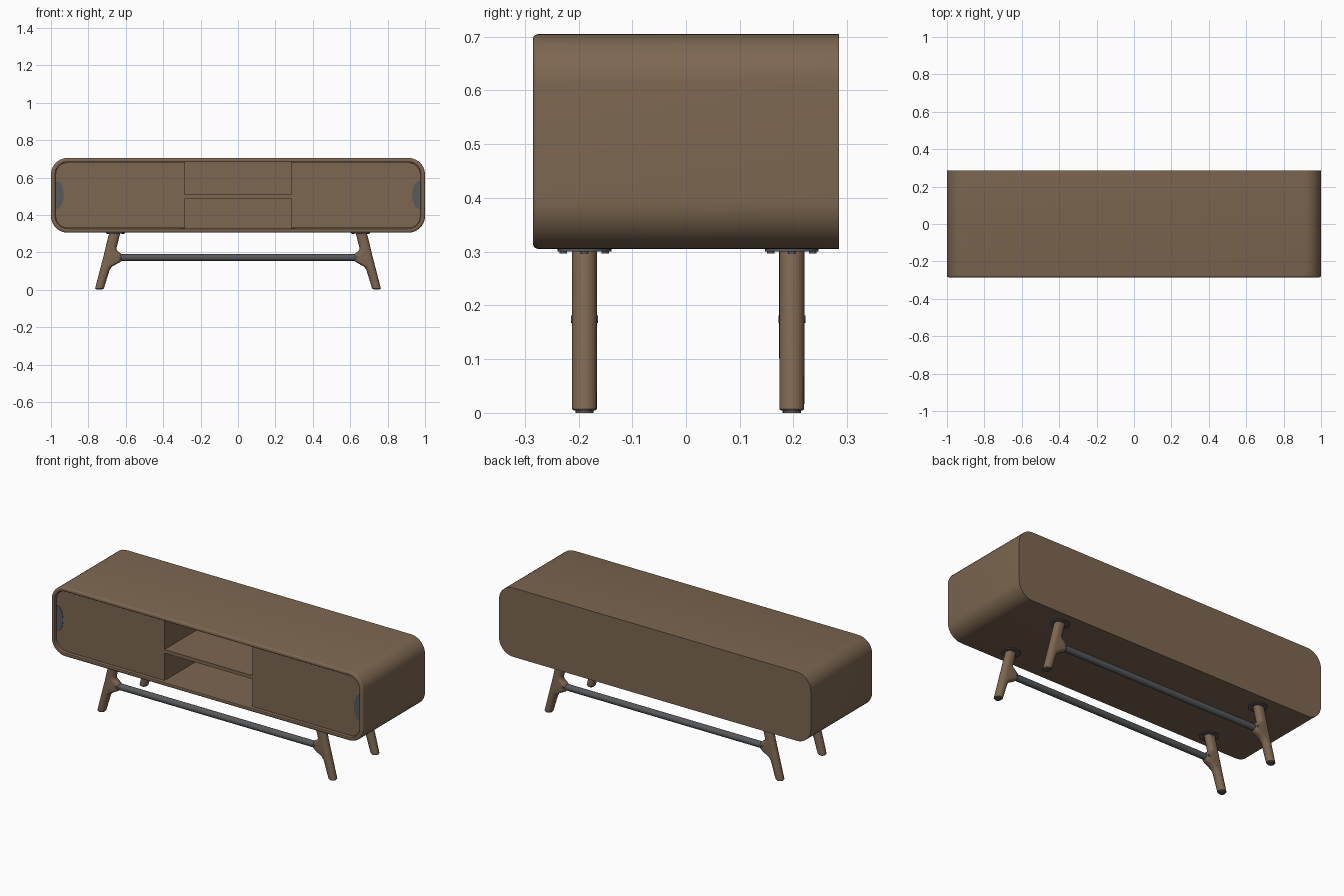
import bpy, bmesh, math
from mathutils import Vector

if "Cube" in bpy.data.objects:
    bpy.data.objects.remove(bpy.data.objects["Cube"])

def material(name, rgb):
    m = bpy.data.materials.new(name)
    m.diffuse_color = (*rgb, 1)
    m.use_nodes = True
    m.node_tree.nodes["Principled BSDF"].inputs["Base Color"].default_value = m.diffuse_color
    return m

WOOD = material("brown wood", (0.205, 0.135, 0.082))
METAL = material("dark grey metal", (0.095, 0.1, 0.105))
ZC = 0.505          # height of the cabinet's middle

def finish(name, bm, mat):
    bmesh.ops.recalc_face_normals(bm, faces=bm.faces)
    me = bpy.data.meshes.new(name)
    bm.to_mesh(me)
    bm.free()
    ob = bpy.data.objects.new(name, me)
    bpy.context.collection.objects.link(ob)
    me.materials.append(mat)
    bpy.ops.object.select_all(action='DESELECT')
    ob.select_set(True)
    bpy.context.view_layer.objects.active = ob
    bpy.ops.object.shade_smooth_by_angle(angle=math.radians(32))
    return ob

def loft(name, rings, mat):
    """Skin a list of equal-length point rings and cap both ends."""
    bm = bmesh.new()
    vs = [[bm.verts.new(p) for p in ring] for ring in rings]
    n = len(vs[0])
    for a, b in zip(vs, vs[1:]):
        for i in range(n):
            j = (i + 1) % n
            bm.faces.new((a[i], a[j], b[j], b[i]))
    bm.faces.new(vs[0])
    bm.faces.new(vs[-1])
    return finish(name, bm, mat)

def box(name, x0, x1, y0, y1, z0, z1, mat):
    return loft(name, [[(x0, y0, z), (x1, y0, z), (x1, y1, z), (x0, y1, z)]
                       for z in (z0, z1)], mat)

def cylinder(name, a, b, r, mat, n=24):
    a, b = Vector(a), Vector(b)
    q = (b - a).to_track_quat('Z', 'Y')
    ring = [q @ Vector((r * math.cos(2 * math.pi * i / n), r * math.sin(2 * math.pi * i / n), 0))
            for i in range(n)]
    return loft(name, [[p + c for p in ring] for c in (a, b)], mat)

def arc(cx, cz, r, a0, a1, n=10):
    return [(cx + r * math.cos(math.radians(a0 + (a1 - a0) * i / n)),
             cz + r * math.sin(math.radians(a0 + (a1 - a0) * i / n))) for i in range(n + 1)]

# cabinet shell: rounded rectangle swept from the back, round the lip, to the inner back
def shell_ring(inset, y):
    r, hx, hz = 0.09 - inset, 0.91, 0.11
    pts = (arc(hx, hz, r, 0, 90) + arc(-hx, hz, r, 90, 180)
           + arc(-hx, -hz, r, 180, 270) + arc(hx, -hz, r, 270, 360))
    return [(x, y, ZC + z) for x, z in pts]

loft("cabinet_shell", [shell_ring(*s) for s in (
    (0, 0.285), (0, -0.275), (0.001, -0.279), (0.003, -0.282), (0.006, -0.284), (0.01, -0.285),
    (0.018, -0.285), (0.021, -0.284), (0.023, -0.281), (0.023, 0.265))], WOOD)

# middle shelf
box("middle_shelf", -0.285, 0.285, -0.268, 0.266, 0.487, 0.508, WOOD)

# leg outline: height, outer edge, inner edge (inner edge swells to hold the bar)
LEG = [(0.004, 0.762, 0.722), (0.007, 0.764, 0.717), (0.107, 0.738, 0.686), (0.125, 0.733, 0.672),
       (0.138, 0.730, 0.648), (0.147, 0.728, 0.631), (0.157, 0.725, 0.621), (0.172, 0.721, 0.617),
       (0.187, 0.717, 0.621), (0.197, 0.715, 0.631), (0.209, 0.712, 0.646), (0.22, 0.709, 0.650),
       (0.235, 0.706, 0.647), (0.306, 0.688, 0.629)]

def leg_ring(s, yc, z, xo, xi):
    r = min(0.0235, (xo - xi) / 2 - 0.0005)
    pts = arc(xo - r, 0, r, -90, 90, 12) + arc(xi + r, 0, r, 90, 270, 12)
    return [(s * x, yc + y, z) for x, y in pts]

for side, s in (("left", -1), ("right", 1)):
    # door, following the shell's inner corners
    door = arc(0.91, 0.11, 0.065, 0, 90) + [(0.283, 0.175), (0.283, -0.175)] \
        + arc(0.91, -0.11, 0.065, -90, 0)
    loft(side + "_door", [[(s * x, y, ZC + z) for x, z in door] for y in (-0.270, -0.25)], WOOD)
    # divider behind the door edge
    box(side + "_divider", *sorted((s * 0.284, s * 0.304)), -0.252, 0.266, 0.327, 0.683, WOOD)
    # finger pull plate, straight outside and bulged inside
    pull = []
    for i in range(25):
        a = math.pi * (i / 24 - 0.5)
        pull.append((0.975 - 0.042 * math.cos(a) ** 0.8, 0.075 * math.sin(a)))
    loft(side + "_door_pull", [[(s * x, y, ZC + 0.002 + z) for x, z in pull]
                               for y in (-0.272, -0.268)], METAL)
    for end, yc in (("front", -0.189), ("back", 0.197)):
        tag = end + "_" + side
        loft(tag + "_leg", [leg_ring(s, yc, *row) for row in LEG], WOOD)
        # foot pad and mounting plate with screws
        cylinder(tag + "_foot_pad", (s * 0.742, yc, 0), (s * 0.742, yc, 0.006), 0.017, METAL)
        cylinder(tag + "_mount_plate", (s * 0.655, yc, 0.3), (s * 0.655, yc, 0.306), 0.05, METAL, 32)
        for k in range(4):
            a = math.pi / 2 * k
            x, y = s * 0.655 + 0.039 * math.cos(a), yc + 0.039 * math.sin(a)
            cylinder(tag + "_mount_screw", (x, y, 0.297), (x, y, 0.302), 0.007, METAL, 12)
        # screws through the bar joint
        for d in (-1, 1):
            cylinder(tag + "_joint_screw", (s * 0.637, yc + d * 0.015, 0.174),
                     (s * 0.637, yc + d * 0.025, 0.174), 0.007, METAL, 12)

# long bars between the legs
for end, yc in (("front", -0.189), ("back", 0.197)):
    cylinder(end + "_bar", (-0.63, yc, 0.172), (0.63, yc, 0.172), 0.018, METAL)
